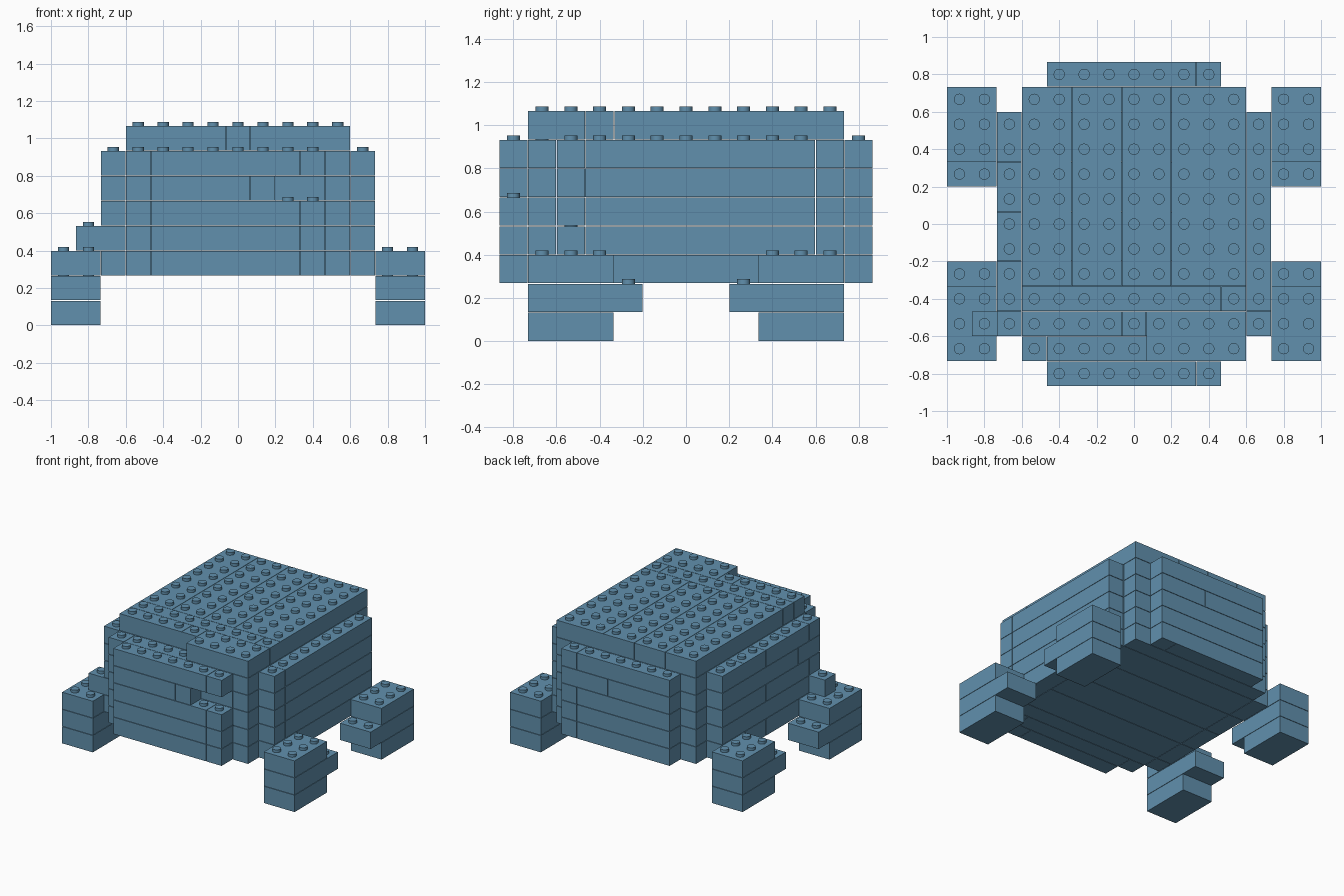
import bpy
import bmesh
from mathutils import Matrix

cube = bpy.data.objects.get("Cube")
if cube:
    bpy.data.objects.remove(cube)

PITCH = 2 / 15      # one grid cell, also the height of one layer
GAP = 0.003         # clearance around each brick
STUD_R, STUD_H = 0.03, 0.02

blue = bpy.data.materials.new("steel blue")
blue.use_nodes = True
colour = (0.12, 0.28, 0.42, 1)
blue.diffuse_color = colour
blue.node_tree.nodes["Principled BSDF"].inputs["Base Color"].default_value = colour

# Each part is a list of bricks: x range, y range, layer, all in grid cells
parts = {}


def brick(part, x0, x1, y0, y1, layer):
    parts.setdefault(part, []).append((x0, x1, y0, y1, layer))


def row_x(part, cuts, y0, y1, layer):
    for a, b in zip(cuts, cuts[1:]):
        brick(part, a, b, y0, y1, layer)


def row_y(part, x0, x1, cuts, layer):
    for a, b in zip(cuts, cuts[1:]):
        brick(part, x0, x1, a, b, layer)


# Feet: three stepped layers, with the middle layer reaching inwards
for side, x in (("right", 0), ("left", 13)):
    for layer, length in enumerate((3, 4, 3)):
        brick("front_foot_" + side, x, x + 2, 1, 1 + length, layer)
        brick("back_foot_" + side, x, x + 2, 12 - length, 12, layer)

for layer in range(2, 7):
    # Main body: planks running across, with small corner bricks in front
    row_x("body_core", (3, 4, 11, 12), 1, 2, layer)
    row_y("body_core", 3, 12, (2, 3, 5, 7, 9, 11, 12), layer)

    # Front panel, with an open slot in its fifth layer
    row_x("front_panel", (4, 8, 9) if layer == 5 else (4, 10, 11), 0, 1, layer)

    # Back panel
    row_x("back_panel", (4, 8, 11) if layer == 5 else (4, 10, 11), 12, 13, layer)

    # Left side panel
    row_y("left_panel", 12, 13, (2, 11) if layer == 2 else (2, 3, 11), layer)

    # Right side panel with staggered joints and one protruding brick
    if layer == 3:
        brick("right_stub", 1, 3, 2, 3, layer)
        row_y("right_panel", 2, 3, (3, 6, 9, 11), layer)
    elif layer % 2:
        row_y("right_panel", 2, 3, (2, 4, 6, 8, 11), layer)
    else:
        row_y("right_panel", 2, 3, (2, 3, 5, 7, 9, 11), layer)

# Roof: front bricks, a cross strip and long planks
row_x("roof", (3, 7, 8), 2, 3, 7)
brick("roof", 8, 12, 1, 3, 7)
row_x("roof", (3, 11, 12), 3, 4, 7)
row_x("roof", (3, 5, 7, 9, 12), 4, 12, 7)

# Cells that hold a brick, so studs appear only where they are exposed
filled = {(x, y, k) for bricks in parts.values() for x0, x1, y0, y1, k in bricks
          for x in range(x0, x1) for y in range(y0, y1)}


def world(x, y, z):
    return ((x - 7.5) * PITCH, (y - 6.5) * PITCH, z * PITCH)


def build(name, bricks):
    bm = bmesh.new()
    for x0, x1, y0, y1, k in bricks:
        centre = Matrix.Translation(world((x0 + x1) / 2, (y0 + y1) / 2, k + 0.5))
        size = ((x1 - x0) * PITCH - GAP, (y1 - y0) * PITCH - GAP, PITCH - GAP)
        bmesh.ops.create_cube(bm, size=1, matrix=centre @ Matrix.Diagonal((*size, 1)))
        for x in range(x0, x1):
            for y in range(y0, y1):
                if (x, y, k + 1) in filled:
                    continue
                px, py, pz = world(x + 0.5, y + 0.5, k + 1)
                bmesh.ops.create_cone(
                    bm, cap_ends=True, segments=20, radius1=STUD_R, radius2=STUD_R,
                    depth=STUD_H + GAP,
                    matrix=Matrix.Translation((px, py, pz + (STUD_H - GAP) / 2)))
    mesh = bpy.data.meshes.new(name)
    bm.to_mesh(mesh)
    bm.free()
    mesh.materials.append(blue)
    obj = bpy.data.objects.new(name, mesh)
    bpy.context.collection.objects.link(obj)
    return obj


bpy.ops.object.select_all(action="DESELECT")
for name, bricks in parts.items():
    obj = build(name, bricks)
    obj.select_set(True)
    bpy.context.view_layer.objects.active = obj
bpy.ops.object.shade_smooth_by_angle()
